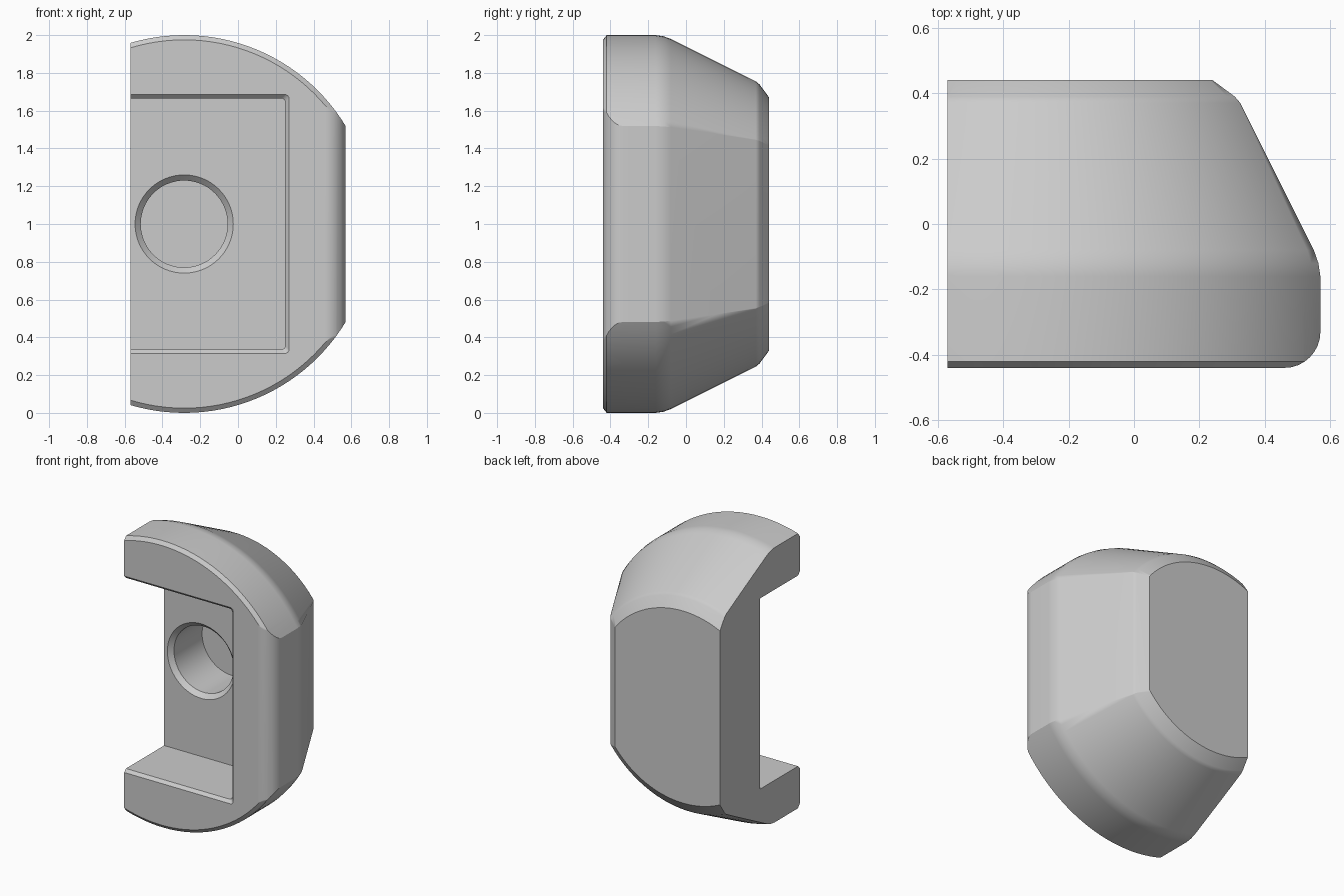
import bpy
import bmesh
from math import sin, cos, pi, radians

cube = bpy.data.objects.get("Cube")
if cube:
    bpy.data.objects.remove(cube, do_unlink=True)

CX, CZ = -0.285, 1.0          # axis of the round body and of the hole

grey = bpy.data.materials.new("light grey")
grey.use_nodes = True
grey.diffuse_color = (0.6, 0.6, 0.6, 1)
grey.node_tree.nodes["Principled BSDF"].inputs["Base Color"].default_value = (0.6, 0.6, 0.6, 1)


def loft(name, rings):
    """Join equal-length rings of points with quads and close both ends."""
    bm = bmesh.new()
    loops = [[bm.verts.new(p) for p in ring] for ring in rings]
    n = len(loops[0])
    for a, b in zip(loops, loops[1:]):
        for i in range(n):
            j = (i + 1) % n
            bm.faces.new((a[i], a[j], b[j], b[i]))
    bm.faces.new(loops[0])
    bm.faces.new(loops[-1])
    bmesh.ops.recalc_face_normals(bm, faces=bm.faces)
    mesh = bpy.data.meshes.new(name)
    bm.to_mesh(mesh)
    bm.free()
    mesh.materials.append(grey)
    obj = bpy.data.objects.new(name, mesh)
    bpy.context.collection.objects.link(obj)
    return obj


def circle(y, r, n):
    return [(CX + r * cos(2 * pi * i / n), y, CZ + r * sin(2 * pi * i / n)) for i in range(n)]


def slot_outline(y, grow, r=0.02):
    """Rectangle open past the flat side, with rounded inner corners."""
    right, half = 0.25 + grow, 0.665 + grow
    pts = [(-0.8, y, CZ - half)]
    for start, sign in ((-pi / 2, -1), (0, 1)):
        for k in range(5):
            a = start + k * pi / 8
            pts.append((right - r + r * cos(a), y, CZ + sign * (half - r) + r * sin(a)))
    return pts + [(-0.8, y, CZ + half)]


def combine(target, tool, operation):
    mod = target.modifiers.new(tool.name, 'BOOLEAN')
    mod.operation = operation
    mod.solver = 'EXACT'
    mod.object = tool
    bpy.context.view_layer.objects.active = target
    bpy.ops.object.modifier_apply(modifier=mod.name)
    bpy.data.objects.remove(tool, do_unlink=True)


# Turned body: chamfered front, straight rim, taper, steeper back edge
profile = [(-0.44, 0.975), (-0.42, 1.0), (-0.16, 1.0), (-0.12, 0.994), (-0.08, 0.98),
           (0.37, 0.755), (0.39, 0.738), (0.44, 0.67)]
body = loft("clamp_body", [circle(y, r, 128) for y, r in profile])

# Side trim: flat on one side, rounded and tapered on the other
side = [(-0.57, -0.6), (0.46, -0.6)]
side += [(0.46 + 0.11 * sin(a), -0.33 - 0.11 * cos(a)) for a in (k * pi / 16 for k in range(9))]
side += [(r - 0.43, y) for y, r in profile[2:]]
side += [(0.24, 0.6), (-0.57, 0.6)]
trim = loft("side_trim", [[(x, y, z) for x, y in side] for z in (-0.5, 2.5)])
combine(body, trim, 'INTERSECT')

# Slot with a chamfered mouth
slot = loft("slot_cutter", [slot_outline(-0.46, 0.04), slot_outline(-0.42, 0), slot_outline(0, 0)])
combine(body, slot, 'DIFFERENCE')

# Blind hole with a countersunk rim
hole = loft("hole_cutter", [circle(y, r, 64) for y, r in
                            ((-0.02, 0.28), (0.03, 0.23), (0.34, 0.23))])
combine(body, hole, 'DIFFERENCE')

# Smooth curved faces, keep the machined edges crisp
bpy.ops.object.select_all(action='DESELECT')
body.select_set(True)
bpy.context.view_layer.objects.active = body
bpy.ops.object.shade_smooth_by_angle(angle=radians(30))
weighted = body.modifiers.new("weighted_normals", 'WEIGHTED_NORMAL')
weighted.keep_sharp = True
